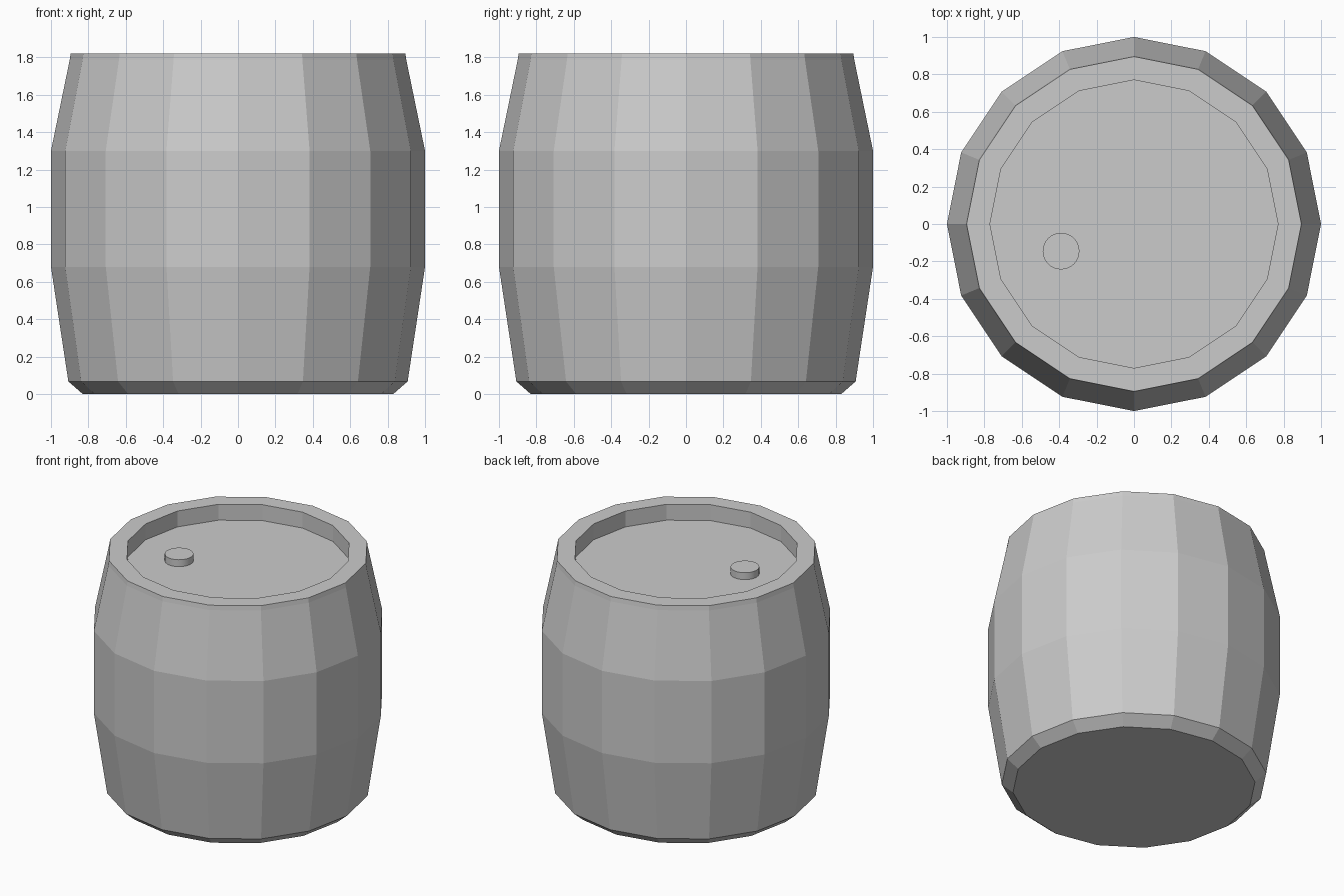
import bpy, bmesh
from math import cos, sin, tau

if "Cube" in bpy.data.objects:
    bpy.data.objects.remove(bpy.data.objects["Cube"])


def lathe(name, profile, sides, centre=(0, 0)):
    """Revolve (radius, z) points around z, capping both ends flat."""
    bm = bmesh.new()
    rings = [[bm.verts.new((centre[0] + r * cos(tau * i / sides),
                            centre[1] + r * sin(tau * i / sides), z))
              for i in range(sides)] for r, z in profile]
    for low, high in zip(rings, rings[1:]):
        for i in range(sides):
            j = (i + 1) % sides
            bm.faces.new((low[i], low[j], high[j], high[i]))
    bm.faces.new(rings[0][::-1])
    bm.faces.new(rings[-1])
    mesh = bpy.data.meshes.new(name)
    bm.to_mesh(mesh)
    bm.free()
    obj = bpy.data.objects.new(name, mesh)
    bpy.context.collection.objects.link(obj)
    return obj


# Barrel body: chamfered foot, bulging sides, flat rim and recessed lid
lathe("barrel_body", [(0.83, 0), (0.907, 0.067), (1, 0.68), (1, 1.30),
                      (0.90, 1.785), (0.895, 1.82), (0.77, 1.82), (0.77, 1.70)], 16)

# Bung standing on the lid
bung = lathe("bung", [(0.098, 1.69), (0.098, 1.752)], 32, (-0.39, -0.145))
bpy.context.view_layer.objects.active = bung
bung.select_set(True)
bpy.ops.object.shade_smooth_by_angle()
